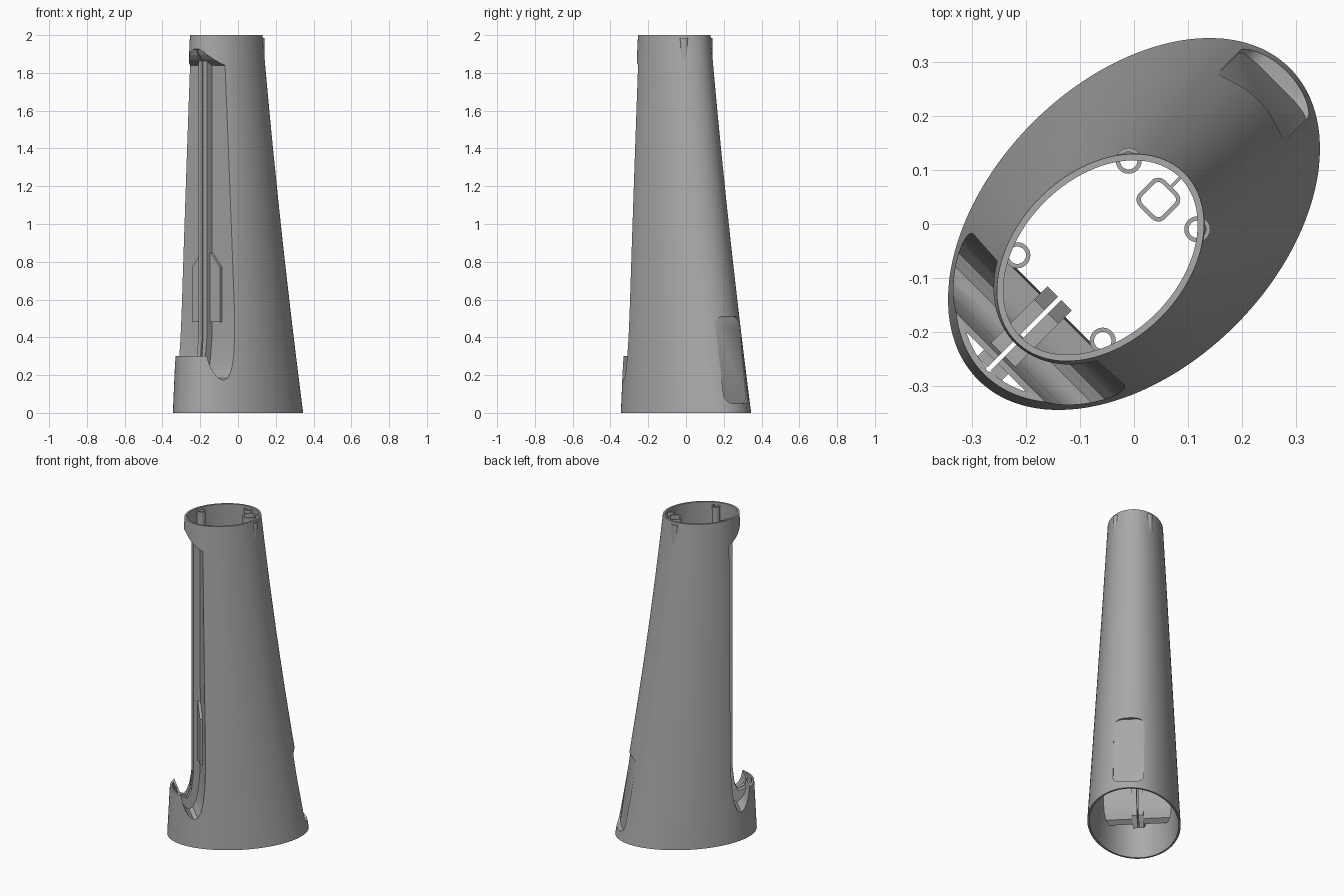
import bpy, bmesh, math

cube = bpy.data.objects.get("Cube")
if cube:
    bpy.data.objects.remove(cube)

TURN = math.radians(45)  # local x is the long axis of the oval, turned on the ground
WALL = 0.012

grey = bpy.data.materials.new("warm_grey")
grey.use_nodes = True
grey.diffuse_color = (0.4, 0.4, 0.4, 1)
grey.node_tree.nodes["Principled BSDF"].inputs["Base Color"].default_value = (0.4, 0.4, 0.4, 1)


def make(name, bm):
    bmesh.ops.recalc_face_normals(bm, faces=bm.faces)
    me = bpy.data.meshes.new(name)
    bm.to_mesh(me)
    bm.free()
    ob = bpy.data.objects.new(name, me)
    bpy.context.collection.objects.link(ob)
    ob.rotation_euler.z = TURN
    me.materials.append(grey)
    return ob


def prism(name, pts, lo, hi, axis="y"):
    """Extrude a closed outline along one local axis."""
    place = {"x": lambda a, b, t: (t, a, b),
             "y": lambda a, b, t: (a, t, b),
             "z": lambda a, b, t: (a, b, t)}[axis]
    bm = bmesh.new()
    ends = [[bm.verts.new(place(a, b, t)) for a, b in pts] for t in (lo, hi)]
    bm.faces.new(ends[0])
    bm.faces.new(ends[1])
    n = len(pts)
    for i in range(n):
        j = (i + 1) % n
        bm.faces.new((ends[0][i], ends[0][j], ends[1][j], ends[1][i]))
    return make(name, bm)


def box_outline(x0, x1, z0, z1):
    return [(x0, z0), (x1, z0), (x1, z1), (x0, z1)]


def rounded(cx, cy, hx, hy, r, steps=6):
    out = []
    for k, (sx, sy) in enumerate(((1, 1), (-1, 1), (-1, -1), (1, -1))):
        for i in range(steps + 1):
            a = math.pi / 2 * (k + i / steps)
            out.append((cx + sx * (hx - r) + r * math.cos(a),
                        cy + sy * (hy - r) + r * math.sin(a)))
    return out


def loft(name, inset, z0, z1, rings=28, sides=128):
    """Leaning oval tower, closed at both ends."""
    bm = bmesh.new()
    rows = []
    for k in range(rings + 1):
        z = z0 + (z1 - z0) * k / rings
        s = (2 - z) / 2
        back = 0.133 + 0.21 * s + 0.066 * s * s
        front = -0.309 - 0.1 * s
        c, a, b = (back + front) / 2, (back - front) / 2 - inset, 0.158 + 0.108 * s - inset
        rows.append([bm.verts.new((c + a * math.cos(2 * math.pi * i / sides),
                                   b * math.sin(2 * math.pi * i / sides), z))
                     for i in range(sides)])
    for lower, upper in zip(rows, rows[1:]):
        for i in range(sides):
            j = (i + 1) % sides
            bm.faces.new((lower[i], lower[j], upper[j], upper[i]))
    bm.faces.new(rows[0])
    bm.faces.new(rows[-1])
    return make(name, bm)


def cut(target, *cutters):
    for c in cutters:
        m = target.modifiers.new("cut", "BOOLEAN")
        m.operation, m.solver, m.object = "DIFFERENCE", "EXACT", c
    bpy.context.view_layer.update()
    deps = bpy.context.evaluated_depsgraph_get()
    target_mesh = bpy.data.meshes.new_from_object(target.evaluated_get(deps))
    target.modifiers.clear()
    target.data = target_mesh
    for c in cutters:
        bpy.data.objects.remove(c)


def smooth(ob):
    bpy.ops.object.select_all(action="DESELECT")
    ob.select_set(True)
    bpy.context.view_layer.objects.active = ob
    bpy.ops.object.shade_smooth_by_angle(angle=math.radians(30))


# Side profile of the recessed front wall: scooped foot, flat wall, curved roof
foot = [(-0.35, 0.3), (-0.342, 0.25), (-0.33, 0.214), (-0.313, 0.187), (-0.29, 0.172),
        (-0.268, 0.185), (-0.25, 0.225), (-0.237, 0.29), (-0.228, 0.39), (-0.224, 0.52)]
roof = [(-0.228, 1.84), (-0.25, 1.852), (-0.275, 1.872), (-0.295, 1.895), (-0.31, 1.925)]
line = foot + roof


def offset(pts, d):
    out = []
    for i, (x, z) in enumerate(pts):
        x0, z0 = pts[max(i - 1, 0)]
        x1, z1 = pts[min(i + 1, len(pts) - 1)]
        l = math.hypot(x1 - x0, z1 - z0)
        out.append((x + d * (z1 - z0) / l, z - d * (x1 - x0) / l))
    return out


# Hollow interior, keeping the recessed wall and the back pocket solid
void = loft("void", WALL, -0.05, 2.05)
outer_end = [(-0.345, 1.935)]
sheet = prism("sheet", line + outer_end + offset(line, WALL)[::-1], -0.5, 0.5)
pocket_skin = prism("pocket_skin", rounded(0, 0.28, 0.1, 0.242, 0.055), 0, 1, "x")
pocket = prism("pocket", rounded(0, 0.28, 0.088, 0.23, 0.045), 0, 1, "x")


def lean(ob, depth):
    """Tilt the pocket floor to run along the sloping back."""
    for v in ob.data.vertices:
        if v.co.x < 0.5:
            z = v.co.z
            v.co.x = 0.372 - 0.14 * z - 0.02 * math.sin(math.pi * z / 0.56) + depth


lean(pocket, 0.012)
lean(pocket_skin, 0.0)
cut(void, sheet, pocket_skin)

# Tower shell
tower = loft("tower_shell", 0, 0, 2)
notch = prism("notch", [(-0.6, 0.3)] + line + [(-0.345, 1.935), (-0.6, 1.935)], -0.5, 0.5)
slit = prism("slit", box_outline(-0.385, -0.15, 0.12, 1.92), -0.004, 0.004)
cut(tower, notch, pocket, void, slit)
smooth(tower)

# Pair of guide rails with a slot between them
rail = [(-0.305, 1.935), (-0.265, 1.87), (-0.265, 0.4), (-0.277, 0.29), (-0.3, 0.24), (-0.335, 0.255),
        (-0.38, 0.28), (-0.38, 0.2), (-0.3, 0.14), (-0.24, 0.19), (-0.195, 0.42),
        (-0.195, 1.86), (-0.23, 1.935)]
for side, name in ((-1, "right_rail"), (1, "left_rail")):
    prism(name, rail, *sorted((side * 0.004, side * 0.032)))

# Tapered pad on the recessed wall
pad = [(-0.105, 0.48), (0.105, 0.48), (0.105, 0.77), (0.035, 0.85), (-0.035, 0.85), (-0.105, 0.77)]
for side, name in ((-1, "right_pad"), (1, "left_pad")):
    half = [(max(0.004, p[0]), p[1]) for p in pad if p[0] > 0]
    half = [(0.004, 0.48)] + half + [(0.004, 0.85)]
    prism(name, [(side * a, b) for a, b in half], -0.24, -0.215, "x")


def tube(name, cx, cy, hx, r, z0, z1):
    ob = prism(name, rounded(cx, cy, hx, hx, r), z0, z1, "z")
    bore = prism("bore", rounded(cx, cy, hx - 0.008, hx - 0.008, r - 0.008), z0 - 0.1, z1 + 0.1, "z")
    cut(ob, bore)
    smooth(ob)


# Screw bosses inside the top rim
for i, (x, y) in enumerate(((0.076, 0.09), (0.076, -0.09), (-0.194, 0.112), (-0.194, -0.112))):
    tube(f"screw_boss_{i + 1}", x, y, 0.024, 0.0235, 1.7, 1.985)
tube("cable_post", 0.064, 0, 0.034, 0.018, 1.7, 1.985)
prism("cable_post_web", box_outline(0.096, 0.128, 1.7, 1.985), -0.003, 0.003)
